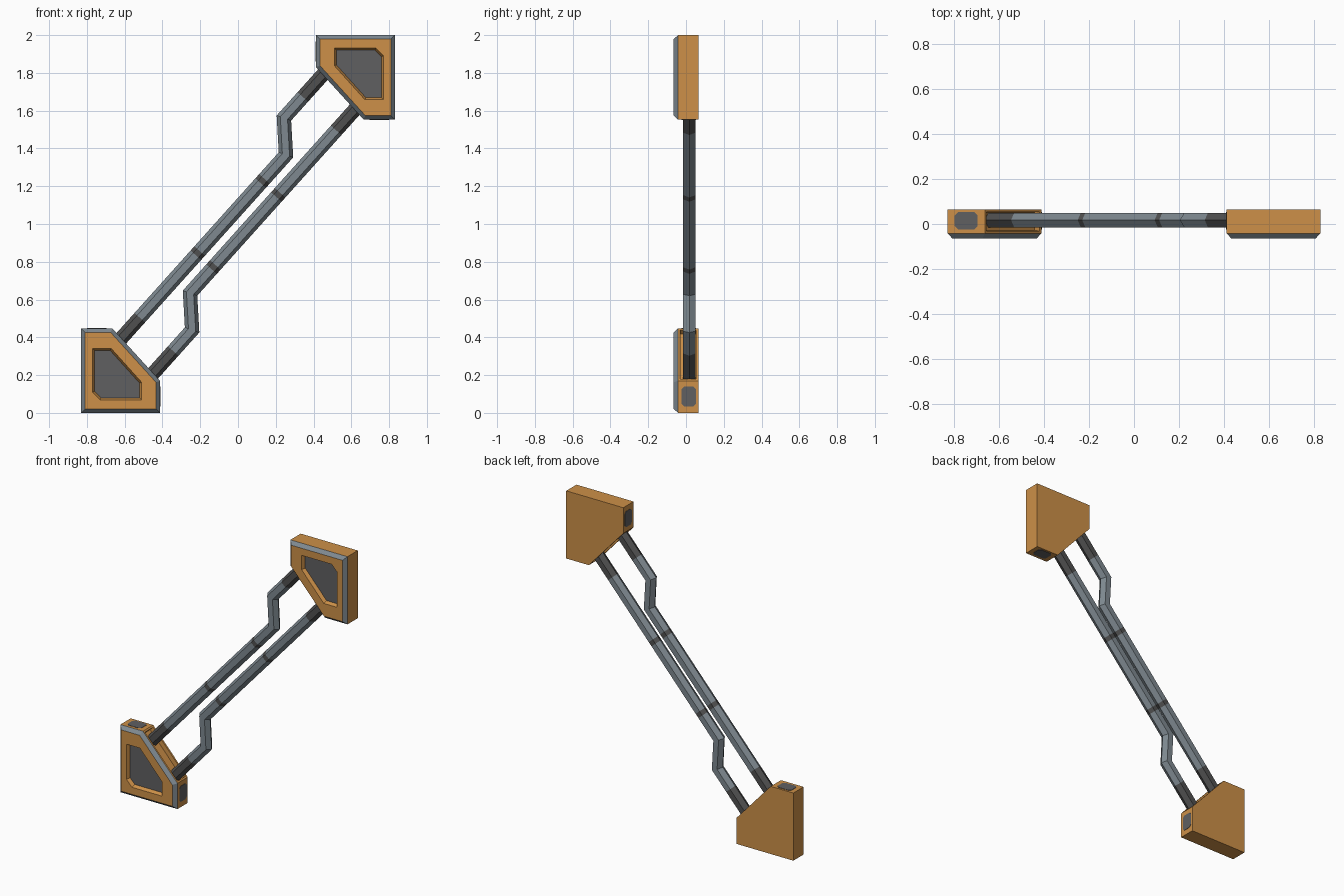
import bpy, bmesh, math
from mathutils import Vector

if "Cube" in bpy.data.objects:
    bpy.data.objects.remove(bpy.data.objects["Cube"])


def material(name, rgb):
    m = bpy.data.materials.new(name)
    m.diffuse_color = (*rgb, 1)
    m.use_nodes = True
    m.node_tree.nodes["Principled BSDF"].inputs["Base Color"].default_value = m.diffuse_color
    return m


ORANGE = material("orange paint", (0.61, 0.28, 0.065))
STEEL = material("light steel", (0.21, 0.25, 0.28))
DARK = material("dark sleeve", (0.08, 0.08, 0.08))
PANEL = material("panel grey", (0.115, 0.115, 0.12))
PIPE_Y, PIPE_R = 0.0175, 0.0375


def make_pair(names, bm, mats):
    """One mesh used twice: as built, and turned half a turn about the centre."""
    bmesh.ops.recalc_face_normals(bm, faces=bm.faces)
    me = bpy.data.meshes.new(names[0])
    bm.to_mesh(me)
    bm.free()
    for m in mats:
        me.materials.append(m)
    for i, name in enumerate(names):
        ob = bpy.data.objects.new(name, me)
        bpy.context.collection.objects.link(ob)
        if i:
            ob.rotation_euler = (0, math.pi, 0)
            ob.location = (0, 0, 2)


def inset(poly, d):
    """Move every edge of a counter-clockwise polygon inward by d."""
    out = []
    for i, p in enumerate(poly):
        p = Vector(p)
        a = (p - Vector(poly[i - 1])).normalized()
        b = (Vector(poly[(i + 1) % len(poly)]) - p).normalized()
        na, nb = Vector((-a.y, a.x)), Vector((-b.y, b.x))
        out.append(p + (na + nb) * d / (1 + na.dot(nb)))
    return out


# Bracket housings: orange body, steel front bevel, sunken front panel
outline = [(-0.83, 0), (-0.413, 0), (-0.413, 0.17), (-0.665, 0.447), (-0.83, 0.447)]
window = [(-0.73, 0.068), (-0.51, 0.068), (-0.51, 0.162), (-0.672, 0.342),
          (-0.77, 0.342), (-0.77, 0.11)]
bm = bmesh.new()


def ring(poly, y):
    return [bm.verts.new((p[0], y, p[1])) for p in poly]


def bridge(a, b, mat):
    faces = []
    for i in range(len(a)):
        j = (i + 1) % len(a)
        f = bm.faces.new((a[i], a[j], b[j], b[i]))
        f.material_index = mat
        faces.append(f)
    return faces


back, mid = ring(outline, 0.065), ring(outline, -0.042)
front = ring(inset(outline, 0.021), -0.065)
hole, floor = ring(window, -0.065), ring(inset(window, 0.011), -0.042)
bm.faces.new(back)
sides = bridge(back, mid, 0)
bridge(mid, front, 1)
for i in range(4):
    bm.faces.new((front[i], front[i + 1], hole[i + 1], hole[i]))
bm.faces.new((front[4], front[0], hole[5], hole[4]))
bm.faces.new((front[0], hole[0], hole[5]))
bridge(hole, floor, 0)
bm.faces.new(floor).material_index = 2
bmesh.ops.recalc_face_normals(bm, faces=bm.faces)
# pocket in the slanted side that takes the pipe ends
bmesh.ops.inset_individual(bm, faces=[sides[2]], thickness=0.016)
bmesh.ops.inset_individual(bm, faces=[sides[2]], thickness=0.002, depth=-0.03)
make_pair(("lower_bracket", "upper_bracket"), bm, (ORANGE, STEEL, PANEL))


# Thin chamfered plates on the two short ends of each bracket
def plate(names, origin, axis, normal, half_len, half_wid, c=0.014):
    bm = bmesh.new()
    o, u, n, v = Vector(origin), Vector(axis), Vector(normal), Vector((0, 1, 0))
    a, b = half_len, half_wid
    pts = [(-a + c, -b), (a - c, -b), (a, -b + c), (a, b - c),
           (a - c, b), (-a + c, b), (-a, b - c), (-a, -b + c)]
    low = [bm.verts.new(o + u * s + v * t - n * 0.002) for s, t in pts]
    top = [bm.verts.new(o + u * s + v * t + n * 0.002) for s, t in pts]
    bm.faces.new(low)
    bm.faces.new(top)
    for i in range(8):
        j = (i + 1) % 8
        bm.faces.new((low[i], low[j], top[j], top[i]))
    make_pair(names, bm, (PANEL,))


plate(("lower_top_plate", "upper_bottom_plate"),
      (-0.748, PIPE_Y - 0.003, 0.447), (1, 0, 0), (0, 0, 1), 0.051, 0.038)
plate(("lower_end_plate", "upper_end_plate"),
      (-0.413, PIPE_Y - 0.003, 0.087), (0, 0, 1), (1, 0, 0), 0.052, 0.038)

# Hexagonal pipes: long straight run, sideways kink, dark end sleeves and bands
d = Vector((0.668, 0.744)).normalized()
base = Vector((-0.044, 1.034))


def along(x):
    return base + d * ((x - base.x) / d.x)


kink_low, kink_top = along(0.254), Vector((0.243, 1.561))
band1, band2 = along(-0.213), along(0.13)
h = d * 0.015
path = [along(-0.645), along(-0.52), band1 - h, band1 + h, band2 - h, band2 + h,
        kink_low, kink_top, kink_top + d * 0.15, kink_top + d * 0.35]
dark_segments = {0, 2, 4, 8}
bm = bmesh.new()
rings = []
for i, p in enumerate(path):
    a = (p - path[i - 1]).normalized() if i else d
    b = (path[i + 1] - p).normalized() if i < len(path) - 1 else d
    na, nb = Vector((-a.y, a.x)), Vector((-b.y, b.x))
    m = (na + nb) / (1 + na.dot(nb))
    loop = []
    for k in range(6):
        s = PIPE_R * math.cos(k * math.pi / 3)
        y = PIPE_Y + PIPE_R * math.sin(k * math.pi / 3)
        loop.append(bm.verts.new((p.x + m.x * s, y, p.y + m.y * s)))
    rings.append(loop)
for i in range(len(rings) - 1):
    for f in bridge(rings[i], rings[i + 1], int(i in dark_segments)):
        f.smooth = False
for end in (rings[0], rings[-1]):
    bm.faces.new(end).material_index = 1
make_pair(("left_pipe", "right_pipe"), bm, (STEEL, DARK))
